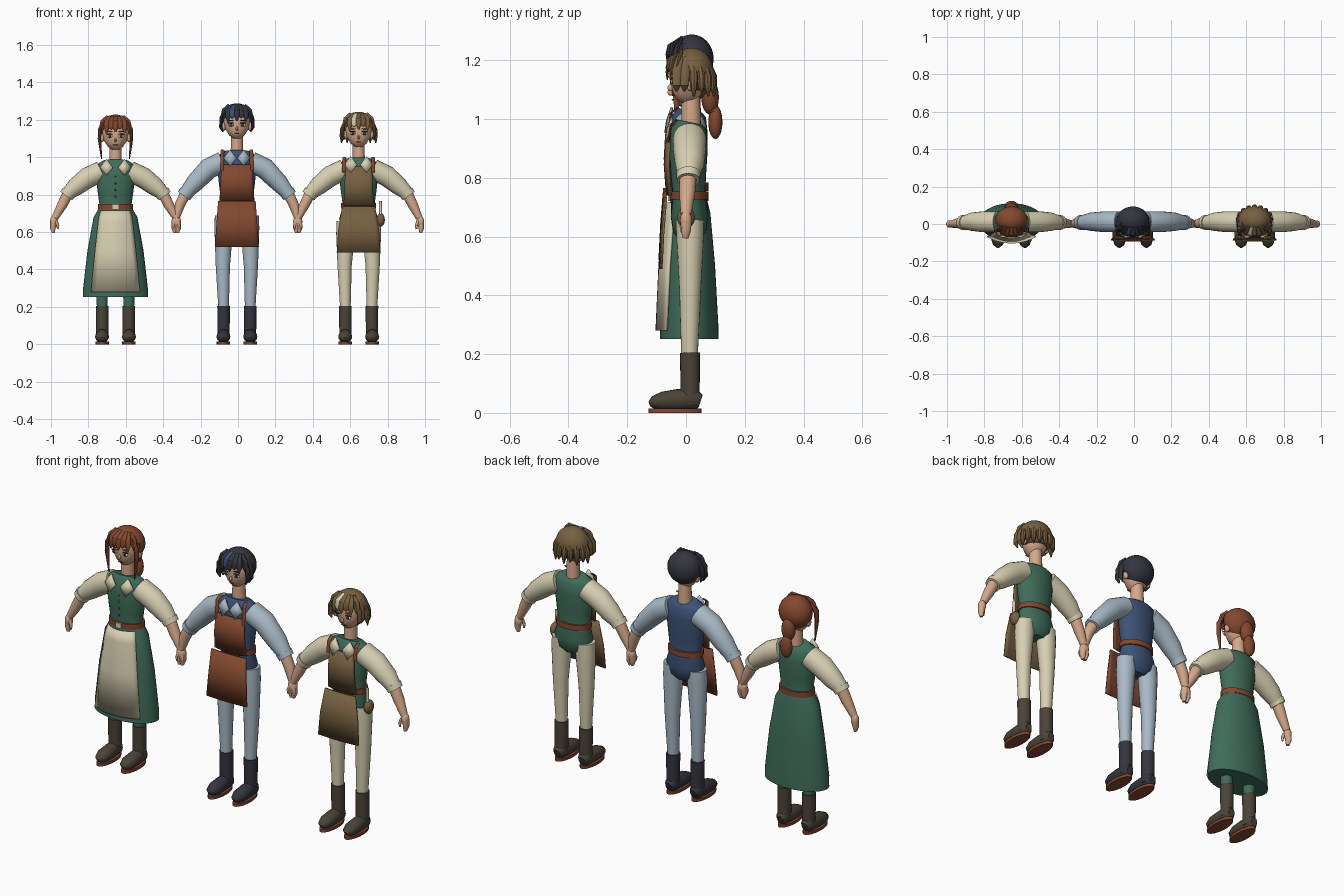
import bpy, bmesh, math
from mathutils import Vector, Matrix

if "Cube" in bpy.data.objects:
    bpy.data.objects.remove(bpy.data.objects["Cube"])


def colour(name, hexa):
    m = bpy.data.materials.new(name)
    c = [int(hexa[i:i + 2], 16) / 255 for i in (0, 2, 4)]
    m.diffuse_color = [((v + .055) / 1.055) ** 2.4 for v in c] + [1]
    m.use_nodes = True
    m.node_tree.nodes["Principled BSDF"].inputs["Base Color"].default_value = m.diffuse_color
    return m


SKIN = colour("skin", "D6A98A")
CREAM = colour("cream_cloth", "D8D0B2")
GREEN = colour("green_cloth", "3F6C5A")
LEATHER = colour("red_brown_leather", "82482F")
NAVY = colour("navy_cloth", "3C5276")
PALE = colour("pale_blue_cloth", "A9BAC7")
TAN = colour("tan_brown", "776041")
BOOT = colour("dark_brown", "4B4337")
DARK = colour("charcoal", "34353E")

prefix, origin = "", Vector()


def finish(name, bm, mat, solid=0):
    bmesh.ops.recalc_face_normals(bm, faces=bm.faces)
    me = bpy.data.meshes.new(name)
    bm.to_mesh(me)
    bm.free()
    me.materials.append(mat)
    for p in me.polygons:
        p.use_smooth = True
    me.set_sharp_from_angle(angle=math.radians(40))
    ob = bpy.data.objects.new(prefix + name, me)
    ob.location = origin
    bpy.context.scene.collection.objects.link(ob)
    if solid:
        mod = ob.modifiers.new("thickness", "SOLIDIFY")
        mod.thickness = solid
        mod.offset = 0
    return ob


def tube(name, pts, radii, mat, seg=20, ref=(0, 1, 0)):
    """Elliptical loft along a path; the second radius lies along ref."""
    bm, rings, pts, v = bmesh.new(), [], [Vector(p) for p in pts], Vector(ref)
    for i, p in enumerate(pts):
        t = pts[min(i + 1, len(pts) - 1)] - pts[max(i - 1, 0)]
        u = t.cross(v).normalized()
        w = u.cross(t).normalized()
        a, b = radii[i] if isinstance(radii[i], tuple) else (radii[i],) * 2
        rings.append([bm.verts.new(p + u * a * math.cos(k * math.tau / seg)
                                   + w * b * math.sin(k * math.tau / seg)) for k in range(seg)])
    for r, s in zip(rings, rings[1:]):
        for k in range(seg):
            bm.faces.new((r[k], r[(k + 1) % seg], s[(k + 1) % seg], s[k]))
    bm.faces.new(rings[0])
    bm.faces.new(rings[-1])
    return finish(name, bm, mat)


def stack(name, rows, mat, seg=28):
    """Upright loft from rows of height, y centre, x radius, y radius."""
    return tube(name, [(0, r[1], r[0]) for r in rows], [(r[2], r[3]) for r in rows], mat, seg)


def ball(name, loc, size, mat, seg=16, keep=None, solid=0):
    bm = bmesh.new()
    bmesh.ops.create_uvsphere(bm, u_segments=seg, v_segments=seg * 3 // 4, radius=1)
    bmesh.ops.transform(bm, matrix=Matrix.Translation(loc) @ Matrix.Diagonal((*size, 1)), verts=bm.verts)
    if keep:
        drop = [f for f in bm.faces if not keep(f.calc_center_median())]
        bmesh.ops.delete(bm, geom=drop, context='FACES')
    return finish(name, bm, mat, solid)


def box(name, loc, size, mat):
    bm = bmesh.new()
    bmesh.ops.create_cube(bm, size=1)
    bmesh.ops.transform(bm, matrix=Matrix.Translation(loc) @ Matrix.Diagonal((*size, 1)), verts=bm.verts)
    return finish(name, bm, mat)


def panel(name, rows, bulge, mat, cols=10, thick=.008):
    """Bowed cloth sheet from rows of height, half width, front y."""
    bm, grid = bmesh.new(), []
    for z, hw, y in rows:
        ts = [2 * k / cols - 1 for k in range(cols + 1)]
        grid.append([bm.verts.new((hw * t, y + bulge * t * t, z)) for t in ts])
    for a, b in zip(grid, grid[1:]):
        for k in range(cols):
            bm.faces.new((a[k], a[k + 1], b[k + 1], b[k]))
    return finish(name, bm, mat, thick)


def collar(name, s, off, z, mat):
    bm = bmesh.new()
    pts = [(off, -.048, z + .045), (off + .034, -.052, z), (off, -.07, z - .042), (off - .034, -.064, z)]
    bm.faces.new([bm.verts.new((s * x, y, h)) for x, y, h in pts])
    finish(name, bm, mat, .008)


def head(c, hair, accent, style):
    stack("head", [(c, -.012, .016, .018), (c + .02, -.004, .042, .042), (c + .05, .004, .062, .055),
                   (c + .09, .01, .071, .062), (c + .13, .015, .068, .062),
                   (c + .16, .018, .05, .048), (c + .175, .018, .02, .02)], SKIN)
    ball("nose", (0, -.053, c + .052), (.007, .01, .012), SKIN, 10)
    ball("mouth", (0, -.044, c + .026), (.014, .005, .003), LEATHER, 10)
    for s in (-1, 1):
        ball("ear", (s * .07, .015, c + .065), (.012, .016, .024), SKIN, 12)
        ball("eye_white", (s * .032, -.047, c + .073), (.016, .005, .009), CREAM, 12)
        ball("iris", (s * .031, -.051, c + .073), (.008, .004, .009), DARK, 12)
        ball("upper_lash", (s * .033, -.05, c + .083), (.018, .005, .003), DARK, 12)
        ball("eyebrow", (s * .033, -.051, c + .097), (.017, .005, .003), hair, 12)
    # hair shell, open over the face
    low = {"tail": .03, "bob": .035, "shag": .05}[style]
    ball("hair_cap", (0, .02, c + .105), (.084, .071, .08), hair, 28,
         lambda p: p.z > c + low and (p.z > c + .118 or p.y > .012), .006)
    # fringe of tapered locks
    for k in range(7):
        x = -.072 + k * .024
        y = .016 - .078 * math.sqrt(1 - (x / .092) ** 2)
        end = c + (.1, .088, .108, .094, .11, .092, .098)[k]
        tube("fringe_lock", [(x * .55, -.015, c + .176), (x * .9, y + .006, c + .148), (x, y, c + .12), (x * 1.03, y - .002, end)],
             [(.012, .006), (.017, .009), (.015, .008), (.003, .002)], accent if k == 2 else hair, 10)
    # side locks
    drop = {"tail": -.05, "bob": .035, "shag": .04}[style]
    for s in (-1, 1):
        for y in (-.022, .004)[:1 if style == "tail" else 2]:
            tube("side_lock", [(s * .06, y, c + .155), (s * .083, y - .008, c + .11), (s * .086, y - .01, c + .06), (s * .074, y - .01, c + drop)],
                 [(.008, .014), (.01, .018), (.009, .015), (.003, .004)], hair, 10)
    if style == "tail":
        ball("hair_knot", (0, .082, c + .035), (.036, .03, .06), hair)
        ball("hair_tail", (0, .1, c - .05), (.032, .024, .058), hair)
        ball("hair_tie", (0, .093, c - .012), (.024, .022, .01), LEATHER)
    if style == "shag":
        for k in range(9):
            a = math.radians(5 + k * 21.25)
            ca, sa = math.cos(a), math.sin(a)
            tube("back_tuft", [(ca * r, .02 + sa * r * .82, c + z) for r, z in ((.066, .14), (.086, .09), (.09, .055), (.092, .022 + .014 * (k % 2)))],
                 [.01, .015, .012, .003], hair, 8, (ca, sa, .01))


def figure(label, x, sh, chin, waist, reach, top, shirt, legs, boots, hair, accent, style):
    global prefix, origin
    prefix, origin = label + "_", Vector((x, 0, 0))
    head(chin, hair, accent, style)
    tube("neck", [(0, .018, sh - .05), (0, .016, chin + .04)], [.034, .031], SKIN)
    # trunk
    stack("torso", [(waist - .15, .012, .05, .035), (waist - .125, .012, .09, .056), (waist - .07, .012, .104, .064),
                    (waist, .01, .084, .055), (waist + .07, .008, .094, .06), (sh - .08, .008, .106, .066),
                    (sh - .02, .01, .1, .058), (sh, .014, .07, .042)], top)
    stack("belt", [(waist + d, .01, .094, .066) for d in (-.014, .014)], LEATHER)
    for s in (-1, 1):
        # arms
        z1 = sh - .09
        ex, ez = reach, .805
        tube("sleeve", [(s * .075, .012, sh - .055), (s * .15, .012, z1), (s * (.4 * .15 + .6 * ex), .012, ez + .43 * (z1 - ez)), (s * ex, .008, ez)],
             [.056, .056, .049, .036], shirt)
        tube("cuff", [(s * (ex - .008), .008, ez + .01), (s * (ex + .008), .008, ez - .012)], [.041, .039], shirt)
        tube("forearm", [(s * (ex - .01), .008, ez + .02), (s * (ex + .03), .004, .745), (s * .324, 0, .675)], [.03, .027, .018], SKIN)
        ball("palm", (s * .33, 0, .655), (.02, .02, .033), SKIN)
        tube("fingers", [(s * .332, 0, .655), (s * .335, 0, .62), (s * .332, -.002, .595)], [(.017, .019), (.015, .017), (.007, .01)], SKIN, 12)
        tube("thumb", [(s * .318, -.01, .66), (s * .308, -.014, .635), (s * .309, -.014, .615)], [.009, .008, .004], SKIN, 10)
        # legs and boots
        tube("leg", [(s * .066, .014, waist - .085), (s * .07, .014, waist - .15), (s * .075, .014, .42), (s * .071, .012, .19)],
             [(.052, .046), (.05, .046), (.038, .037), (.028, .028)], legs)
        tube("boot_shaft", [(s * .071, .013, .205), (s * .071, .014, .12), (s * .071, .014, .03)], [.034, .033, .032], boots)
        tube("boot_foot", [(s * .072, y, z) for y, z in ((.05, .04), (.035, .045), (-.03, .044), (-.08, .04), (-.112, .035), (-.125, .03))],
             [(.018, .022), (.031, .036), (.035, .037), (.037, .032), (.026, .022), (.008, .008)], boots, 20, (0, 0, 1))
        tube("sole", [(s * .072, -.037, 0), (s * .072, -.037, .015)], [(.036, .09), (.036, .09)], LEATHER, 24)


def work_apron(mat, waist, sh, hw, bib_top):
    panel("apron_bib", [(waist, hw + .01, -.064), ((waist + bib_top) / 2, hw + .005, -.072), (bib_top, hw, -.066)], .012, mat)
    panel("apron_flap", [(waist - .005, hw + .018, -.074), (waist - .13, .109, -.084), (waist - .25, .117, -.09)], .006, mat)
    for s in (-1, 1):
        tube("apron_strap", [(s * .078, -.06, bib_top - .03), (s * .078, -.052, sh - .01), (s * .076, -.03, sh + .008)], [(.01, .004)] * 3, LEATHER, 8)


# figure in a long skirt
figure("skirted", -.655, .98, 1.04, .735, .255, GREEN, CREAM, GREEN, BOOT, LEATHER, LEATHER, "tail")
stack("skirt", [(.725, .01, .09, .062), (.68, .01, .117, .073), (.5, .011, .15, .088), (.3, .011, .173, .099), (.252, .011, .175, .1)], GREEN, 40)
panel("skirt_apron", [(.715, .078, -.066), (.66, .09, -.078), (.5, .108, -.09), (.28, .13, -.1)], .034, CREAM)
box("belt_buckle", (0, -.058, .735), (.034, .008, .026), CREAM)
for k in range(4):
    ball("button", (0, -.056, .79 + k * .035), (.005, .005, .005), TAN, 8)
for s in (-1, 1):
    collar("collar_point", s, .048, .945, CREAM)

# middle figure with leather apron
figure("middle", -.006, 1.03, 1.1, .77, .275, NAVY, PALE, PALE, DARK, DARK, NAVY, "bob")
work_apron(LEATHER, .77, 1.03, .082, .96)
for s in (-1, 1):
    collar("collar_point", s, .036, .995, PALE)

# right figure with brown apron and pouch
figure("right", .645, .99, 1.055, .74, .26, GREEN, CREAM, CREAM, BOOT, TAN, CREAM, "shag")
work_apron(TAN, .74, .99, .07, .95)
ball("belt_pouch", (.118, 0, .665), (.022, .03, .036), TAN)
tube("tool_handle", [(.118, -.01, .68), (.116, -.01, .765)], [.008, .008], CREAM, 10)
for s in (-1, 1):
    collar("collar_point", s, .042, .96, CREAM)
